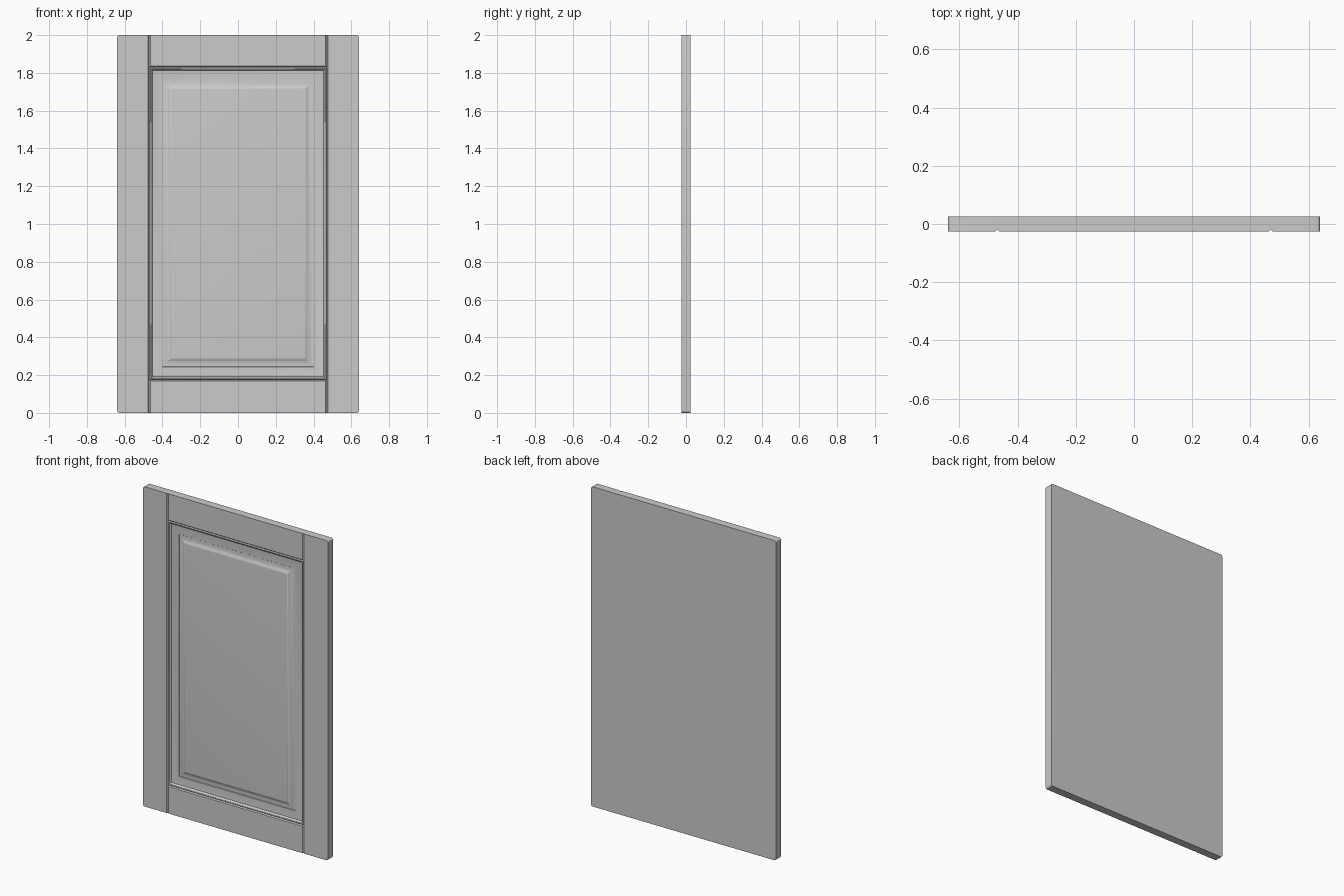
import bpy, bmesh, math

if "Cube" in bpy.data.objects:
    bpy.data.objects.remove(bpy.data.objects["Cube"])

HALF_W, HEIGHT, HALF_T = 0.64, 2.0, 0.025
OPEN_X, OPEN_LO, OPEN_HI = 0.47, 0.175, 1.83
GROOVE = 0.006


def finish(bm, name):
    mesh = bpy.data.meshes.new(name)
    bm.to_mesh(mesh)
    bm.free()
    obj = bpy.data.objects.new(name, mesh)
    bpy.context.collection.objects.link(obj)
    bpy.ops.object.select_all(action='DESELECT')
    obj.select_set(True)
    bpy.context.view_layer.objects.active = obj
    bpy.ops.object.shade_smooth_by_angle(angle=math.radians(25))
    return obj


def on_plane(elem, axis, value):
    return all(abs(v.co[axis] - value) < 1e-5 for v in elem.verts)


def board(name, x0, x1, z0, z1, seams, round_x=None):
    """Flat board: chamfered at its seams, open where it joins its neighbours."""
    bm = bmesh.new()
    bmesh.ops.create_cube(bm, size=1)
    for v in bm.verts:
        v.co.x = x1 if v.co.x > 0 else x0
        v.co.y = HALF_T if v.co.y > 0 else -HALF_T
        v.co.z = z1 if v.co.z > 0 else z0
    if round_x is not None:
        edges = [e for e in bm.edges if on_plane(e, 0, round_x)
                 and (on_plane(e, 2, z0) or on_plane(e, 2, z1))]
        bmesh.ops.bevel(bm, geom=edges, offset=0.012, segments=4,
                        profile=0.5, affect='EDGES')
    edges = [e for e in bm.edges if on_plane(e, 1, -HALF_T)
             and any(on_plane(e, a, p) for a, p in seams)]
    bmesh.ops.bevel(bm, geom=edges, offset=GROOVE, segments=1, affect='EDGES')
    hidden = [f for f in bm.faces if any(on_plane(f, a, p) for a, p in seams)]
    bmesh.ops.delete(bm, geom=hidden, context='FACES')
    return finish(bm, name)


# Upright stiles with rounded outer corners
for side, s in (("left", -1), ("right", 1)):
    xs = sorted((s * OPEN_X, s * HALF_W))
    board(side + "_stile", xs[0], xs[1], 0, HEIGHT,
          [(0, s * OPEN_X)], s * HALF_W)

# Rails between the stiles
ends = [(0, -OPEN_X), (0, OPEN_X)]
board("bottom_rail", -OPEN_X, OPEN_X, 0, OPEN_LO, ends + [(2, OPEN_LO)])
board("top_rail", -OPEN_X, OPEN_X, OPEN_HI, HEIGHT, ends + [(2, OPEN_HI)])

# Raised panel profile: (inset from opening, y)
profile = [(0, -HALF_T + GROOVE), (0.005, -0.024), (0.010, -0.0225),
           (0.015, -0.018), (0.018, -0.012), (0.021, -0.0115),
           (0.069, -0.0115), (0.071, -0.0085)]
# Cove rising from the step to the raised field
for i in range(1, 7):
    t = i / 6
    profile.append((0.071 + 0.043 * t, -0.0085 - 0.0125 * t ** 2))
profile.append((0.116, -0.0212))

bm = bmesh.new()


def ring(inset, y):
    x, lo, hi = OPEN_X - inset, OPEN_LO + inset, OPEN_HI - inset
    return [bm.verts.new((a, y, b))
            for a, b in ((-x, lo), (x, lo), (x, hi), (-x, hi))]


rings = [ring(*p) for p in profile]
for a, b in zip(rings, rings[1:]):
    for i in range(4):
        j = (i + 1) % 4
        bm.faces.new((a[i], a[j], b[j], b[i]))
bm.faces.new(rings[-1])
# Flat back of the panel
bm.faces.new(ring(0, HALF_T)[::-1])
finish(bm, "raised_panel")
